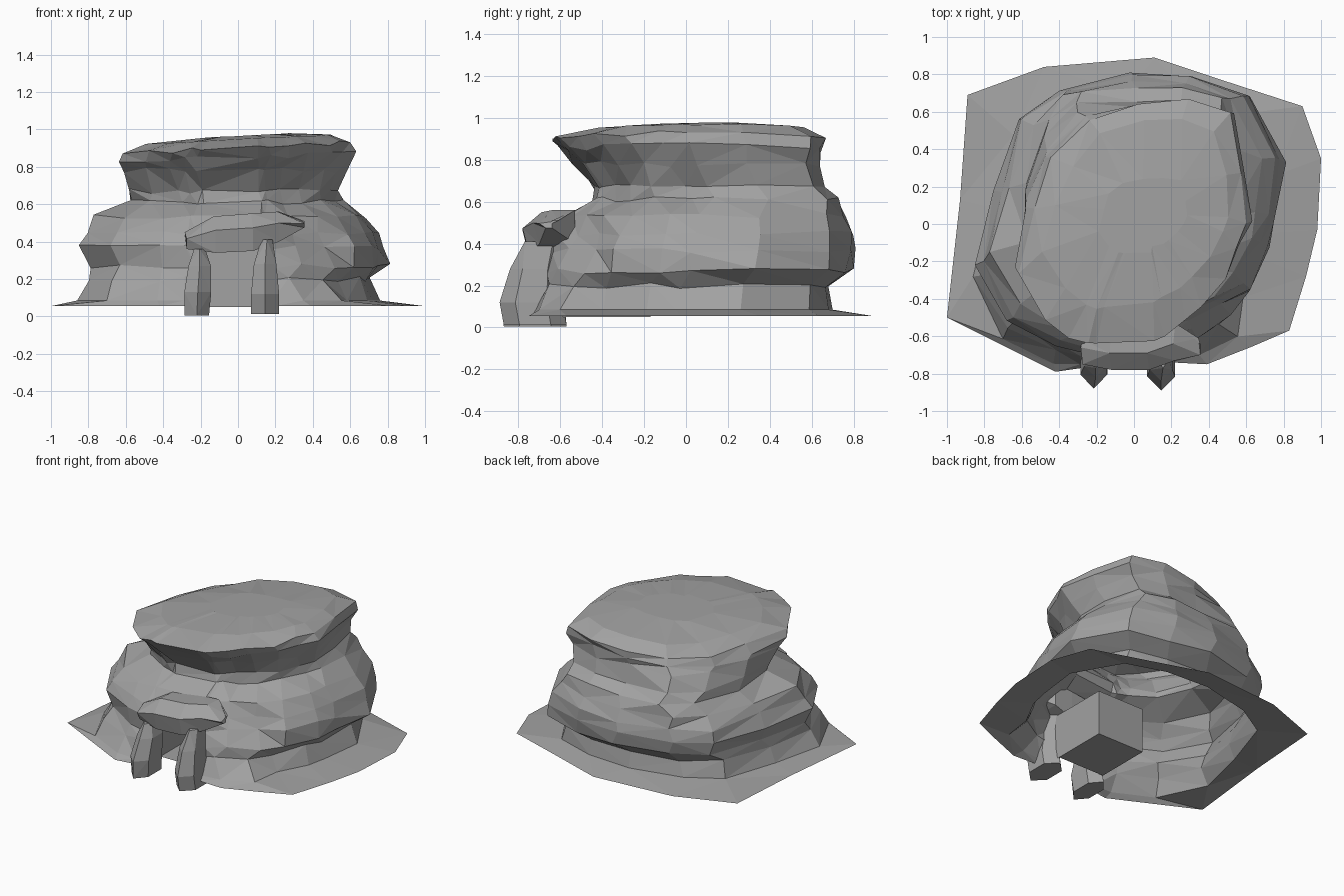
import bpy, bmesh, random
from math import cos, sin, pi

if "Cube" in bpy.data.objects:
    bpy.data.objects.remove(bpy.data.objects["Cube"])

random.seed(4)
stone = bpy.data.materials.new("stone")
stone.diffuse_color = (.36, .36, .36, 1)
stone.use_nodes = True
stone.node_tree.nodes["Principled BSDF"].inputs["Base Color"].default_value = stone.diffuse_color


def make_object(name, bm, inward=False):
    bmesh.ops.triangulate(bm, faces=[f for f in bm.faces if len(f.verts) == 4])
    bmesh.ops.recalc_face_normals(bm, faces=bm.faces)
    if inward:
        bmesh.ops.reverse_faces(bm, faces=bm.faces)
    mesh = bpy.data.meshes.new(name)
    bm.to_mesh(mesh)
    bm.free()
    mesh.materials.append(stone)
    obj = bpy.data.objects.new(name, mesh)
    bpy.context.collection.objects.link(obj)
    return obj


def loft(rings, skip=lambda row, col: False, caps=(True, True)):
    bm = bmesh.new()
    rows = [[bm.verts.new(p) for p in ring] for ring in rings]
    n = len(rows[0])
    for r in range(len(rows) - 1):
        for c in range(n):
            if not skip(r, c):
                d = (c + 1) % n
                bm.faces.new((rows[r][c], rows[r][d], rows[r + 1][d], rows[r + 1][c]))
    if caps[0]:
        bm.faces.new(rows[0][::-1])
    if caps[1]:
        bm.faces.new(rows[-1])
    return bm


# Outlines seen from above; the first two points flank the doorway
skirt = [(-.22, -.7), (.16, -.7), (.2, -.74), (.39, -.75), (.62, -.66), (.83, -.57),
         (.92, -.28), (.98, -.03), (1, .35), (.9, .63), (.5, .76), (.11, .89),
         (-.48, .84), (-.89, .69), (-.93, .13), (-1, -.5), (-.7, -.65), (-.42, -.79), (-.28, -.77)]
bulge = [(-.22, -.72), (.16, -.7), (.2, -.69), (.33, -.62), (.5, -.5), (.63, -.37),
         (.74, -.15), (.77, 0), (.81, .33), (.62, .68), (.33, .78), (0, .8),
         (-.38, .71), (-.62, .56), (-.75, .15), (-.84, -.25), (-.68, -.55), (-.42, -.68), (-.27, -.72)]
cap = [(-.22, -.64), (.12, -.61), (.17, -.58), (.28, -.5), (.38, -.42), (.5, -.28),
       (.57, -.12), (.62, 0), (.6, .28), (.53, .6), (.3, .67), (.03, .66),
       (-.25, .57), (-.46, .37), (-.56, .08), (-.64, -.25), (-.5, -.5), (-.36, -.6), (-.27, -.63)]

# Rock layers: blend from bulge to cap, height, x min, x max, y min, y max, tilt
layers = [(0, .085, -.86, .76, -.72, .70, 0), (0, .20, -.81, .71, -.70, .69, 0),
          (0, .27, -.80, .80, -.69, .79, 0), (0, .37, -.84, .79, -.68, .80, 0),
          (0, .45, -.80, .75, -.65, .80, 0), (.1, .53, -.76, .68, -.58, .77, 0),
          (.6, .61, -.58, .56, -.44, .74, 0), (.8, .67, -.59, .54, -.45, .66, 0),
          (1, .78, -.62, .57, -.53, .64, 0), (1, .85, -.64, .62, -.60, .65, .03),
          (1, .90, -.61, .60, -.65, .66, .05), (1, .945, -.48, .51, -.45, .55, .05),
          (1, .965, -.2, .28, -.15, .25, .04)]


def layer_ring(t, z, x0, x1, y0, y1, tilt):
    pts = [(a[0] + (b[0] - a[0]) * t, a[1] + (b[1] - a[1]) * t) for a, b in zip(bulge, cap)]
    xs, ys = [p[0] for p in pts], [p[1] for p in pts]
    out = []
    for i, (x, y) in enumerate(pts):
        u = (x - min(xs)) / (max(xs) - min(xs))
        v = (y - min(ys)) / (max(ys) - min(ys))
        x, y = x0 + u * (x1 - x0), y0 + v * (y1 - y0)
        # The back left side slopes evenly, without a waist
        if i in (12, 13) and .5 < z < .88:
            push = (1.17 - (z - .39) * .74 - (y - x)) / 2
            x, y = x - push, y + push
        if i == 14 and .5 < z < .88:
            x = min(x, -.57)
        # The foot flares into the skirt at the front
        if z < .1 and i in (2, 3, 4, 16, 17, 18):
            x, y = x + .6 * (skirt[i][0] - x), y + .6 * (skirt[i][1] - y)
        # Ledge on the front right
        if i in (3, 4) and .15 < z < .5:
            s = 1.06 if z < .25 else 1.02 if z < .3 else .94
            x, y = x * s, y * s
        dz = tilt * x
        if z > .84:
            dz -= .07 * max(0, y - x - .4)
        j = 0 if z < .1 or (i < 2 and z < .4) else .014
        if i < 2 and z < .4:
            x = (-.215, .155)[i]
        k = j if z < .93 else .004
        out.append((x + random.uniform(-j, j), y + random.uniform(-j, j),
                    z + dz + random.uniform(-k, k)))
    return out


# Layered rock mound with flat ground skirt, open underneath
rings = [[(x, y, .055) for x, y in skirt]] + [layer_ring(*l) for l in layers]
make_object("rock_mound", loft(rings, lambda r, c: c == 0 and r < 4, (False, True)))

# Recess behind the doorway, open at the front
bm = bmesh.new()
xl, xr, back, front, low, high = -.215, .155, -.17, -.69, .05, .37
for quad in (((xl, back, low), (xr, back, low), (xr, back, high), (xl, back, high)),
             ((xl, front, low), (xl, back, low), (xl, back, high), (xl, front, high)),
             ((xr, front, low), (xr, back, low), (xr, back, high), (xr, front, high)),
             ((xl, front, high), (xr, front, high), (xr, back, high), (xl, back, high)),
             ((xl, -.57, low), (xr, -.57, low), (xr, back, low), (xl, back, low))):
    bm.faces.new([bm.verts.new(p) for p in quad])
bmesh.ops.remove_doubles(bm, verts=bm.verts, dist=.001)
make_object("doorway_recess", bm, inward=True)


def hexagon(cx, cy, hx, hy, z):
    return [(cx + hx * cos(k * pi / 3 + pi / 6) / .866, cy + hy * sin(k * pi / 3 + pi / 6), z)
            for k in range(6)]


# Door stones: centre x, centre y, half sizes, height
for name, sections in (
        ("left_post", ((-.22, -.72, .065, .15, .005), (-.215, -.73, .072, .15, .13),
                       (-.205, -.70, .06, .12, .27), (-.205, -.68, .03, .09, .36))),
        ("right_post", ((.145, -.72, .075, .15, .012), (.145, -.74, .075, .15, .12),
                        (.145, -.72, .06, .12, .28), (.155, -.68, .03, .09, .41)))):
    make_object(name, loft([hexagon(*s) for s in sections]))

# Lintel: x, y min, y max, z min, z max
lintel = ((-.275, -.75, -.62, .36, .45), (-.12, -.78, -.54, .34, .535),
          (.08, -.78, -.53, .35, .55), (.22, -.73, -.53, .40, .56), (.355, -.70, -.64, .475, .51))
sections = []
for x, y0, y1, z0, z1 in lintel:
    zm = z0 + .62 * (z1 - z0)
    sections.append([(x, y0 + .03, z0), (x, y1, z0), (x, y1, zm), (x, y1, z1),
                     (x - .01, y0 + .09, z1), (x, y0, zm)])
make_object("lintel", loft(sections))
